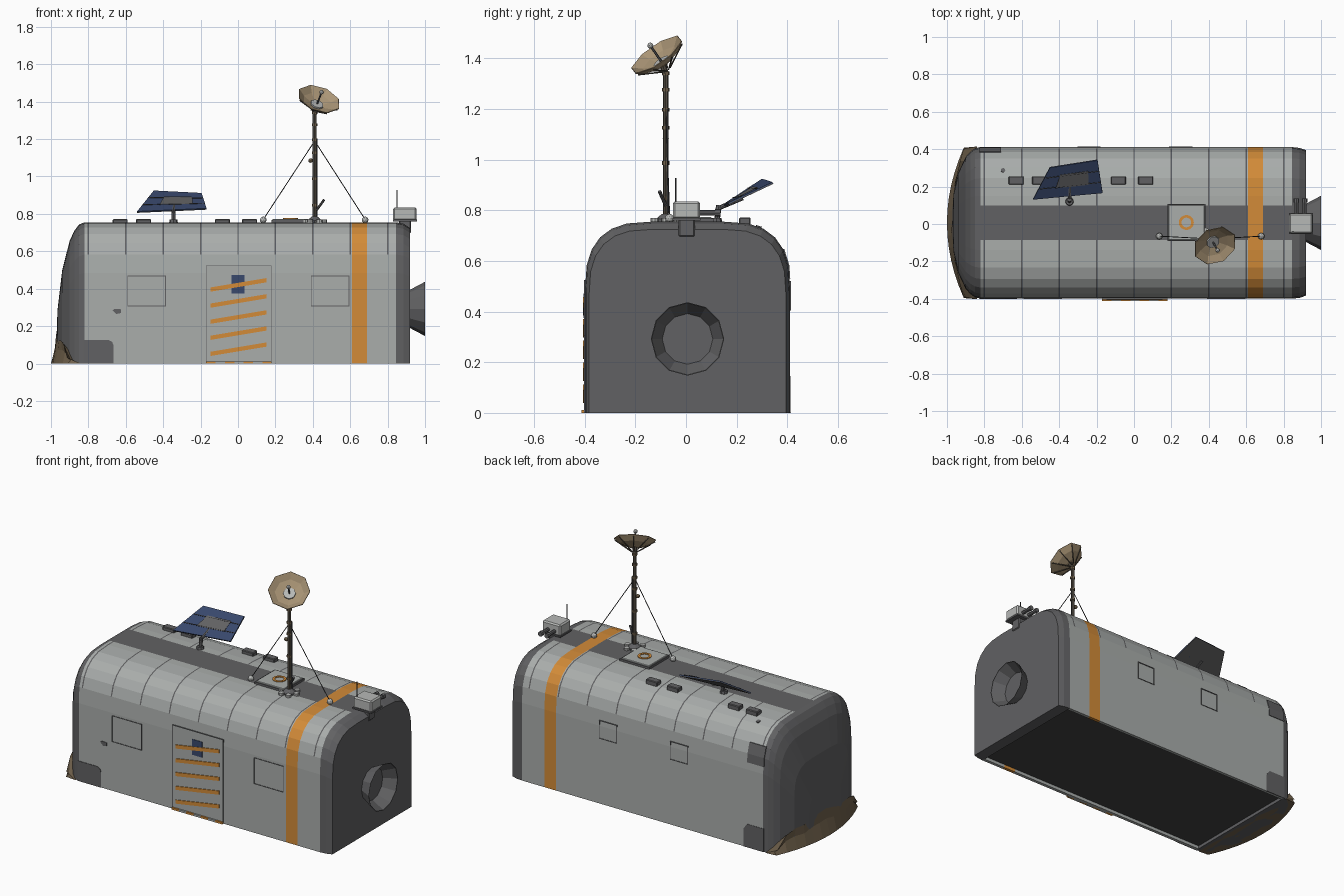
import bpy, bmesh, math, random
from mathutils import Vector, Matrix

random.seed(4)
cube = bpy.data.objects.get("Cube")
if cube:
    bpy.data.objects.remove(cube, do_unlink=True)


def colour(name, r, g, b):
    m = bpy.data.materials.new(name)
    m.use_nodes = True
    m.diffuse_color = (r, g, b, 1)
    m.node_tree.nodes["Principled BSDF"].inputs["Base Color"].default_value = (r, g, b, 1)
    return m


GREY = colour("hull_grey", .40, .42, .41)
DARK = colour("dark_grey", .12, .12, .125)
ORANGE = colour("orange", .65, .26, .04)
NAVY = colour("navy", .04, .065, .15)
TAN = colour("dish_tan", .40, .30, .18)
BROWN = colour("soil_brown", .17, .125, .075)
BLACK = colour("floor_black", .055, .055, .057)
PALE = colour("pale_grey", .47, .48, .47)
STEEL = colour("mast_brown", .1, .085, .065)
CY = .006  # hull centre line


def finish(name, bm, mats, rule=None):
    mats = mats if isinstance(mats, list) else [mats]
    bmesh.ops.recalc_face_normals(bm, faces=bm.faces[:])
    if rule:
        for f in bm.faces:
            f.material_index = rule(f.calc_center_median())
    me = bpy.data.meshes.new(name)
    bm.to_mesh(me)
    bm.free()
    ob = bpy.data.objects.new(name, me)
    bpy.context.collection.objects.link(ob)
    for m in mats:
        me.materials.append(m)


def loft(name, rings, mats, rule=None, ends=(True, True)):
    bm = bmesh.new()
    loops = [[bm.verts.new(p) for p in ring] for ring in rings]
    n = len(loops[0])
    for a, b in zip(loops, loops[1:]):
        for i in range(n):
            j = (i + 1) % n
            bm.faces.new((a[i], a[j], b[j], b[i]))
    for end, loop in zip(ends, (loops[0], loops[-1])):
        if end:
            bm.faces.new(loop)
    finish(name, bm, mats, rule)


def box(name, lo, hi, mat, bevel=0):
    bm = bmesh.new()
    lo, hi = Vector(lo), Vector(hi)
    bmesh.ops.create_cube(bm, size=1, matrix=Matrix.Translation((lo + hi) / 2) @ Matrix.Diagonal((*(hi - lo), 1)))
    if bevel:
        bmesh.ops.bevel(bm, geom=bm.edges[:], offset=bevel, segments=1, affect='EDGES')
    finish(name, bm, mat)


def prism(name, pts, offset, mat):
    off = Vector(offset)
    loft(name, [[Vector(p) for p in pts], [Vector(p) + off for p in pts]], mat)


def turned(name, origin, axis, profile, mat, sides=8, ends=(True, True)):
    """Lathe of (distance, radius) pairs along an axis."""
    q = Vector(axis).to_track_quat('Z', 'Y')
    rings = [[Vector(origin) + q @ Vector((r * math.cos(math.tau * i / sides), r * math.sin(math.tau * i / sides), d))
              for i in range(sides)] for d, r in profile]
    loft(name, rings, mat, ends=ends)


def rod(name, a, b, r, mat, sides=8):
    d = Vector(b) - Vector(a)
    turned(name, a, d, [(0, r), (d.length, r)], mat, sides)


def ball(name, p, r, mat):
    bm = bmesh.new()
    bmesh.ops.create_icosphere(bm, subdivisions=2, radius=r, matrix=Matrix.Translation(p))
    finish(name, bm, mat)


def frame(name, x0, x1, z0, z1, y, w=.004, t=.003):
    for i, (a, b, c, d) in enumerate([(x0, x1, z0, z0 + w), (x0, x1, z1 - w, z1),
                                      (x0, x0 + w, z0, z1), (x1 - w, x1, z0, z1)]):
        box(f"{name}_edge_{i}", (a, y - t, c), (b, y + t, d), DARK)


# Hull cross-section: straight walls, squarish rounded shoulders, flat roof
shoulder = []
for i in range(7):
    a = math.radians(15 * i)
    shoulder.append((.145 + .26 * max(0, math.cos(a)) ** .75, .485 + .27 * math.sin(a) ** .75))
half = [(.405, 0)] + shoulder + [(.0925, .755)]
section = half + [(-y, z) for y, z in reversed(half)]
notch = [(-.385, 0), (-.385, .02), (.385, .02), (.385, 0)]


def ring(x, s=1, pts=section):
    return [Vector((x, CY + y * s, z * s)) for y, z in pts]


ribs = [-.8 + .2 * i for i in range(9)]
stations = [-.82, .61, .69, .845] + [r + d for r in ribs for d in (-.004, .004)]


def hull_rule(c):
    if abs(c.z - .02) < .005 and abs(c.y - CY) < .1:
        return 3
    if .61 < c.x < .69:
        return 2
    if c.z > .6 and any(abs(c.x - r) < .003 for r in ribs):
        return 1
    return 1 if c.z > .75 and abs(c.y - CY) < .09 else 0


loft("hull", [ring(x, 1, section + notch) for x in sorted(stations)],
     [GREY, DARK, ORANGE, BLACK], hull_rule, (False, False))
loft("domed_end", [ring(x, s) for x, s in [(-.82, 1), (-.85, .985), (-.875, .94), (-.9, .87), (-.94, .66),
                                           (-.965, .38), (-.972, .12)]], DARK)
loft("flat_end", [ring(.845), ring(.885, .99), ring(.92, .96)], DARK)
turned("docking_port", (0, CY, .292), (1, 0, 0),
       [(.915, .1), (1, .145), (.999, .142), (.925, .1)], DARK, 12)

# Soil bank against the domed end
rows = []
for i in range(13):
    t = -1 + i / 6
    j = random.uniform(-.008, .008)
    h = .03 if abs(t) > .99 else .1 + .045 * (1 - t * t) + 2 * j
    foot = -1 + .09 * t * t
    rows.append([(foot, CY + .402 * t, 0), (foot + .02 + j, CY + .4 * t, h * .6),
                 (-.972 + .06 * t * t, CY + .395 * t, h), (-.84, CY + .408 * t, 0)])
loft("soil_bank", rows, BROWN)

# Worn patches
prism("front_patch", [(-.825, -.395, 0), (-.665, -.395, 0), (-.665, -.395, .095), (-.672, -.395, .115),
                      (-.69, -.395, .125), (-.825, -.395, .125)], (0, -.007, 0), DARK)
prism("chip_patch", [(-.67, -.396, .285), (-.65, -.396, .265), (-.625, -.396, .27), (-.625, -.396, .29),
                     (-.66, -.396, .292)], (0, -.006, 0), DARK)
prism("back_low_patch", [(-.825, .406, 0), (-.685, .406, 0), (-.685, .406, .11), (-.71, .406, .145),
                         (-.825, .406, .145)], (0, .007, 0), DARK)
prism("back_high_patch", [(-.825, .39, .53), (-.825, .412, .53), (-.825, .408, .584), (-.825, .388, .647),
                          (-.825, .37, .647)], (.115, 0, 0), DARK)
turned("roof_chip", (-.7, .285, .728), (0, .3, 1), [(0, .012), (.011, .012)], DARK)

# Windows
for k, x in enumerate((-.488, .492)):
    frame(f"front_window_{k}", x - .103, x + .103, .305, .47, CY - .405)
for k, x in enumerate((-.24, .25)):
    frame(f"back_window_{k}", x - .062, x + .062, .405, .52, CY + .405)

# Door with slanted rungs and a striped threshold
box("door", (-.17, -.401, .003), (.178, -.39, .522), GREY)
frame("door_frame", -.172, .18, .0, .525, -.4, .004)
box("door_window", (-.036, -.404, .375), (.036, -.398, .472), NAVY)
for i in range(5):
    z = .04 + .086 * i
    prism(f"door_rung_{i}", [(-.148, -.4, z), (.152, -.4, z + .05), (.152, -.4, z + .073),
                             (-.148, -.4, z + .023)], (0, -.006, 0), ORANGE)
for i in range(7):
    x = -.17 + .05 * i
    box(f"threshold_{i}", (x, -.412, 0), (x + .05, -.395, .012), GREY if i % 2 else ORANGE)

# Roof vents and hatch
for k, x in enumerate((-.63, -.505, -.083, .062)):
    box(f"roof_vent_{k}", (x - .04, .21, .72), (x + .04, .255, .772), DARK, .004)
box("hatch_rim", (.178, -.092, .75), (.382, .108, .768), DARK)
box("hatch", (.184, -.086, .75), (.376, .102, .773), GREY, .003)
turned("hatch_ring", (.28, .008, .772), (0, 0, 1), [(0, .026), (.005, .026), (.005, .04), (0, .04)],
       ORANGE, 20, (False, False))

# Solar panel on a post
A, B, C, D = map(Vector, [(-.54, .13, .813), (-.45, .3, .925), (-.195, .34, .912), (-.168, .165, .83)])
normal = (D - A).cross(B - A).normalized()


def on_panel(u, v):
    return A.lerp(D, u).lerp(B.lerp(C, u), v)


inner = [on_panel(*p) for p in [(.28, .3), (.8, .3), (.8, .72), (.28, .72)]]
prism("solar_panel", [A, D, C, B], normal * -.005, NAVY)
prism("solar_backing", [p - normal * .005 for p in (A, D, C, B)], normal * -.004, DARK)
prism("solar_inlay", inner, normal * .002, DARK)
prism("solar_back_inlay", [p - normal * .009 for p in inner], normal * -.002, NAVY)
for k, v in enumerate((.33, .67)):
    rod(f"solar_seam_{k}", on_panel(0, v), on_panel(1, v), .0025, BLACK, 6)
rod("solar_post", (-.345, .12, .74), (-.345, .13, .82), .011, DARK)
rod("solar_bracket", (-.345, .12, .805), on_panel(.5, .4) - normal * .014, .009, DARK)
turned("solar_foot", (-.345, .12, .745), (0, 0, 1), [(0, .025), (.025, .02)], DARK)

# Mast with collars, feet and guy wires
MX, MY = .41, -.08
rod("mast", (MX, MY, .75), (MX, MY, 1.35), .011, STEEL)
rod("mast_cable", (MX + .012, MY + .008, .76), (MX + .012, MY + .008, 1.2), .004, BLACK, 6)
for k, z in enumerate((.84, .98, 1.12, 1.19, 1.27, 1.335)):
    turned(f"mast_collar_{k}", (MX, MY, z), (0, 0, 1), [(0, .015), (.014, .015)], BROWN)
ball("mast_knob", (MX - .022, MY, 1.085), .012, BROWN)
rod("mast_lever", (MX + .01, MY, .82), (MX + .05, MY - .025, .875), .007, DARK)
turned("mast_base", (MX, MY, .75), (0, 0, 1), [(0, .04), (.015, .04), (.035, .016)], DARK)
for k in range(6):
    a = math.tau * k / 6
    turned(f"mast_foot_{k}", (MX + .05 * math.cos(a), MY + .05 * math.sin(a), .752), (0, 0, 1),
           [(0, .016), (.018, .016)], PALE)
for side, x in (("right", .135), ("left", .68)):
    ball(f"{side}_anchor", (x, -.065, .768), .018, PALE)
    rod(f"{side}_guy_wire", (x, -.065, .77), (MX, MY, 1.19), .0025, BLACK, 5)

# Dish, open towards the front left
axis = Vector((.3, -.54, .78)).normalized()
hub = Vector((.42, -.092, 1.38))
turned("dish", hub, axis, [(-.004, .03), (.016, .085), (.043, .121), (.046, .119), (.02, .083), (.001, .03)], TAN, 8)
turned("dish_hub", hub + axis * .002, axis, [(0, .036), (.01, .036)], PALE)
rod("dish_feed", hub, hub + axis * .085, .005, DARK, 6)
ball("dish_feed_tip", hub + axis * .09, .012, PALE)
rod("dish_mount", (MX, MY, 1.335), hub, .013, STEEL)
q = axis.to_track_quat('Z', 'Y')
for k in range(8):
    a = math.tau * k / 8
    spoke = q @ Vector((math.cos(a), math.sin(a), 0))
    rod(f"dish_strut_{k}", hub - axis * .03 + spoke * .015, hub + axis * .034 + spoke * .115, .003, STEEL, 5)

# Sensor box over the flat end
box("sensor_bracket", (.86, -.03, .695), (.925, .035, .77), DARK, .006)
box("sensor_tray", (.828, -.054, .76), (.957, .058, .769), DARK)
box("sensor_box", (.83, -.052, .765), (.955, .056, .835), PALE, .008)
rod("sensor_antenna", (.85, -.04, .82), (.85, -.04, .928), .003, BLACK, 6)
for k, x in enumerate((.868, .912)):
    rod(f"sensor_tube_{k}", (x, .05, .79), (x, .135, .79), .011, DARK)
    rod(f"sensor_tube_cap_{k}", (x, .115, .79), (x, .137, .79), .015, DARK)
